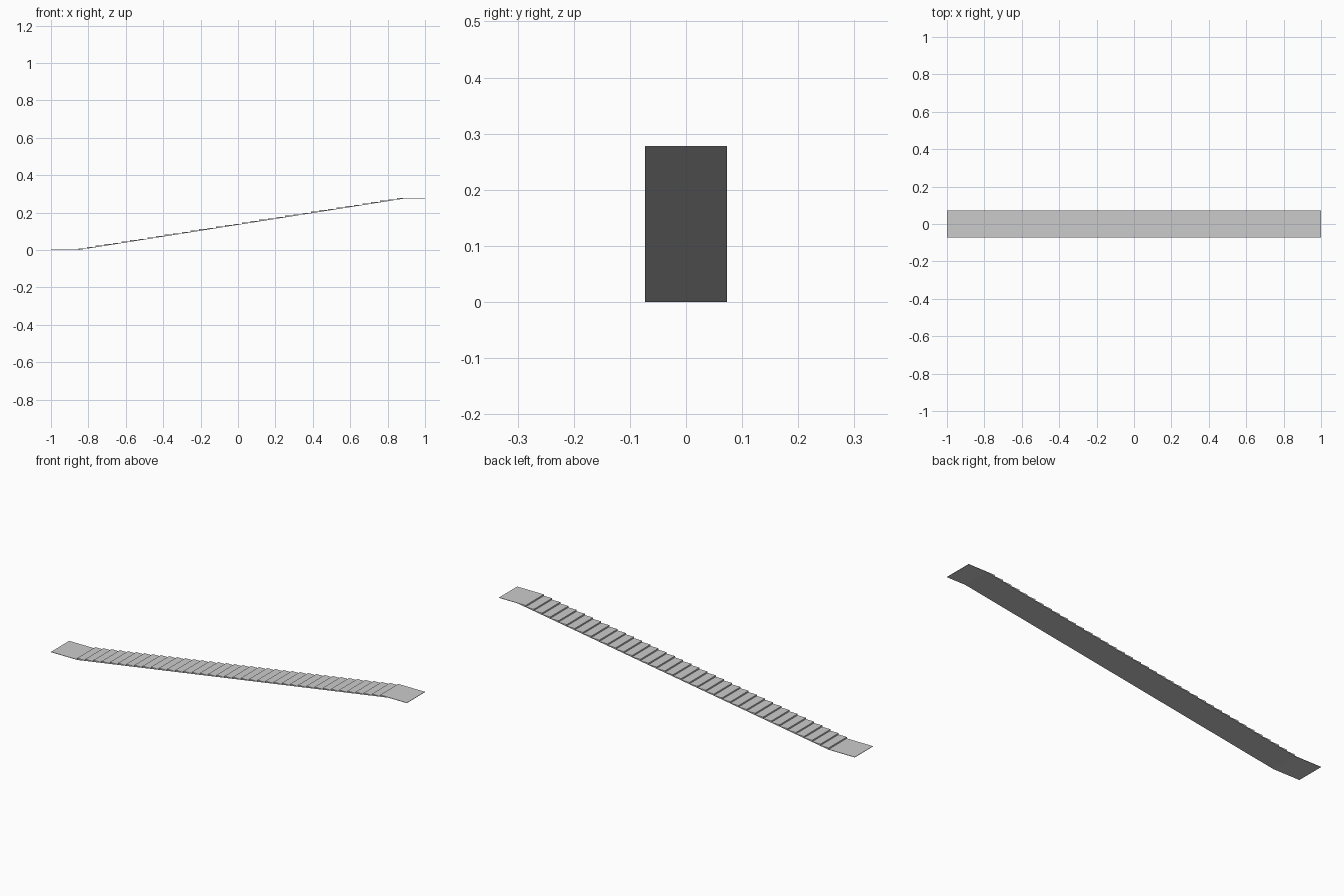
import bpy
import bmesh

if "Cube" in bpy.data.objects:
    bpy.data.objects.remove(bpy.data.objects["Cube"])

HALF_WIDTH = 0.073
STEPS = 38
START, LAST = -0.853, 0.85          # first and last riser
RUN = (LAST - START) / (STEPS - 1)
THICK = 0.002
HEIGHT = 0.278
RISE = (HEIGHT - THICK) / STEPS

# Side profile: smooth underside, then stepped top from high to low
profile = [(-1, 0), (START, 0), (START + STEPS * RUN, HEIGHT - THICK), (1, HEIGHT - THICK), (1, HEIGHT)]
for i in reversed(range(STEPS)):
    x = START + i * RUN
    profile += [(x, THICK + (i + 1) * RISE), (x, THICK + i * RISE)]
profile.append((-1, THICK))

# Two side faces joined by a strip of quads
bm = bmesh.new()
near = [bm.verts.new((x, -HALF_WIDTH, z)) for x, z in profile]
far = [bm.verts.new((x, HALF_WIDTH, z)) for x, z in profile]
bm.faces.new(near)
bm.faces.new(far[::-1])
for i in range(len(profile)):
    j = (i + 1) % len(profile)
    bm.faces.new((near[j], near[i], far[i], far[j]))
bmesh.ops.recalc_face_normals(bm, faces=bm.faces[:])
mesh = bpy.data.meshes.new("stair_flight")
bm.to_mesh(mesh)
bm.free()
bpy.context.collection.objects.link(bpy.data.objects.new("stair_flight", mesh))
